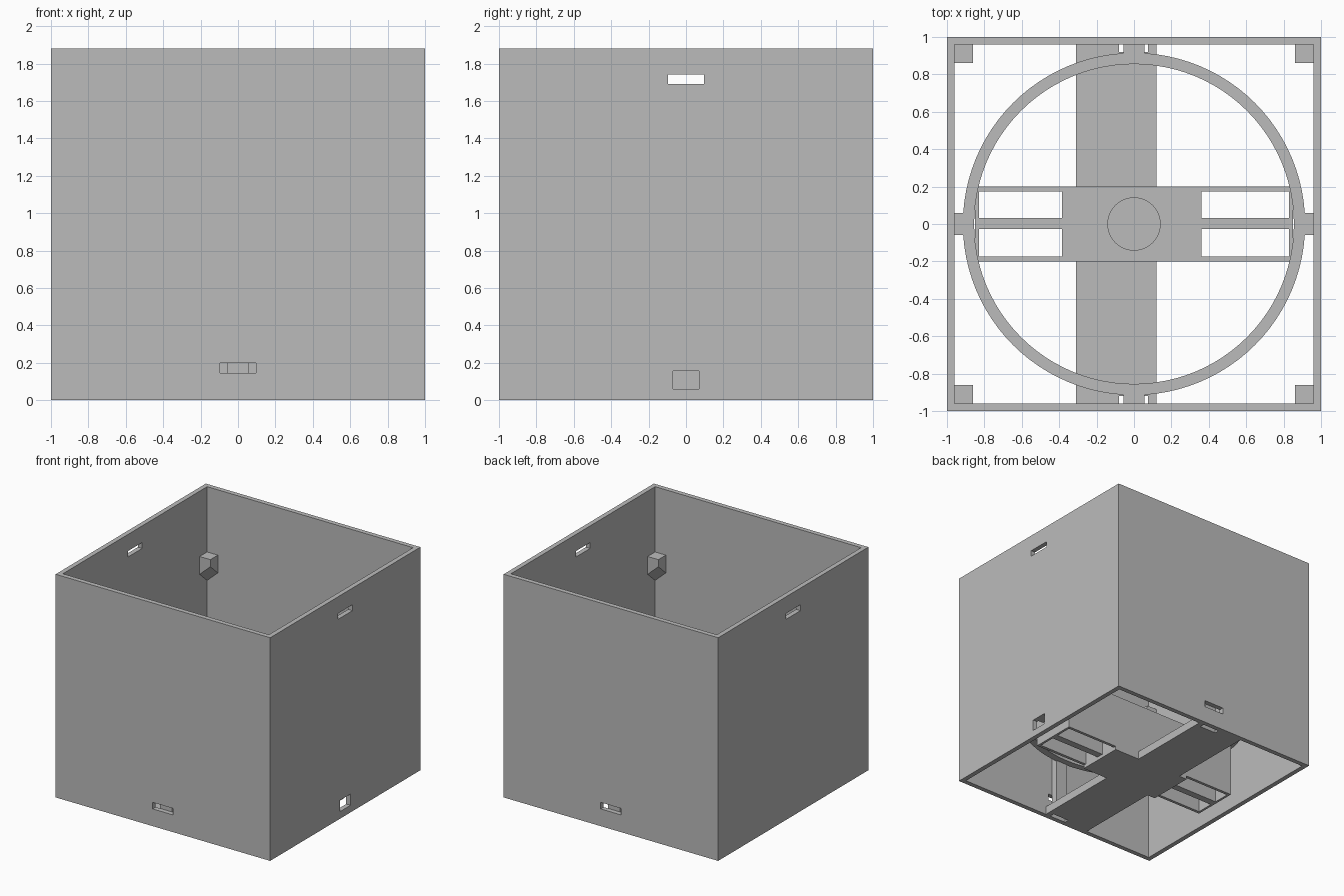
import bpy, bmesh, math

old = bpy.data.objects.get("Cube")
if old:
    bpy.data.objects.remove(old, do_unlink=True)

grey = bpy.data.materials.new("plain_grey")
grey.use_nodes = True
colour = (0.5, 0.5, 0.5, 1)
grey.diffuse_color = colour
grey.node_tree.nodes["Principled BSDF"].inputs["Base Color"].default_value = colour


def finish(name, bm):
    bmesh.ops.recalc_face_normals(bm, faces=bm.faces)
    mesh = bpy.data.meshes.new(name)
    bm.to_mesh(mesh)
    bm.free()
    mesh.materials.append(grey)
    obj = bpy.data.objects.new(name, mesh)
    bpy.context.collection.objects.link(obj)
    return obj


def box(name, x, y, z):
    bm = bmesh.new()
    bmesh.ops.create_cube(bm, size=1)
    for v in bm.verts:
        v.co = [a + (b - a) * (c + 0.5) for (a, b), c in zip((x, y, z), v.co)]
    return finish(name, bm)


def disc(name, radius, z0, z1, sides):
    bm = bmesh.new()
    bmesh.ops.create_cone(bm, cap_ends=True, segments=sides, radius1=radius,
                          radius2=radius, depth=z1 - z0)
    bmesh.ops.translate(bm, verts=bm.verts, vec=(0, 0, (z0 + z1) / 2))
    return finish(name, bm)


def cut(obj, cutter):
    mod = obj.modifiers.new("cut", "BOOLEAN")
    mod.operation = "DIFFERENCE"
    mod.solver = "EXACT"
    mod.object = cutter
    bpy.context.view_layer.objects.active = obj
    bpy.ops.object.modifier_apply(modifier=mod.name)
    bpy.data.objects.remove(cutter, do_unlink=True)


H = 1.88     # shell height
IN = 0.96    # inner face of the walls
TOP = 0.5    # underside of the ring
RING_TOP = 0.62

# Open square shell with its slots
shell = box("shell", (-1, 1), (-1, 1), (0, H))
cut(shell, box("cutter", (-IN, IN), (-IN, IN), (-1, 3)))
cut(shell, box("cutter", (-2, 2), (-0.095, 0.095), (1.69, 1.74)))
cut(shell, box("cutter", (-0.095, 0.095), (-2, 2), (0.145, 0.2)))
cut(shell, box("cutter", (0.9, 2), (-0.07, 0.07), (0.06, 0.155)))

# Floor strip with a slit at each end
strip = box("floor_strip", (-0.31, 0.12), (-IN, IN), (0, 0.07))
for a, b in ((-IN - 0.1, -0.92), (0.92, IN + 0.1)):
    cut(strip, box("cutter", (-0.08, 0.075), (a, b), (-1, 1)))

# Round inner ring
ring = disc("ring", 0.915, TOP, RING_TOP, 96)
cut(ring, disc("cutter", 0.855, 0, 2, 96))
bpy.ops.object.select_all(action="DESELECT")
ring.select_set(True)
bpy.context.view_layer.objects.active = ring
bpy.ops.object.shade_smooth_by_angle()

# Posts holding the ring to the four walls
for s in (-1, 1):
    near, far = sorted((s * 0.905, s * IN))
    box("side_post", (near, far), (-0.06, 0.06), (0.16, RING_TOP))
    box("end_post", (-0.055, 0.055), (near, far), (0.07, RING_TOP))

# Central block with a shallow round recess
block = box("central_block", (-0.385, 0.36), (-0.2, 0.2), (0, TOP))
cut(block, disc("cutter", 0.14, TOP - 0.02, TOP + 0.1, 64))

# Thin-walled arms either side of the block
for x0, x1, end in ((-0.85, -0.385, -1), (0.36, 0.85, 1)):
    for y0, y1 in ((-0.2, -0.175), (-0.028, 0.032), (0.175, 0.2)):
        box("arm_wall", (x0, x1), (y0, y1), (0.03, TOP))
    ex = sorted((end * 0.83, end * 0.85))
    box("arm_end", ex, (-0.2, 0.2), (0.03, TOP))

# Tapered corner supports near the top
for sx in (-1, 1):
    for sy in (-1, 1):
        support = box("corner_support", (0.86, IN), (0.86, IN), (1.09, 1.33))
        for v in support.data.vertices:
            if v.co.z < 1.2:
                v.co.z = 1.09 + 0.9 * (2 * IN - v.co.x - v.co.y)
            v.co.x *= sx
            v.co.y *= sy
        if sx * sy < 0:
            support.data.flip_normals()
